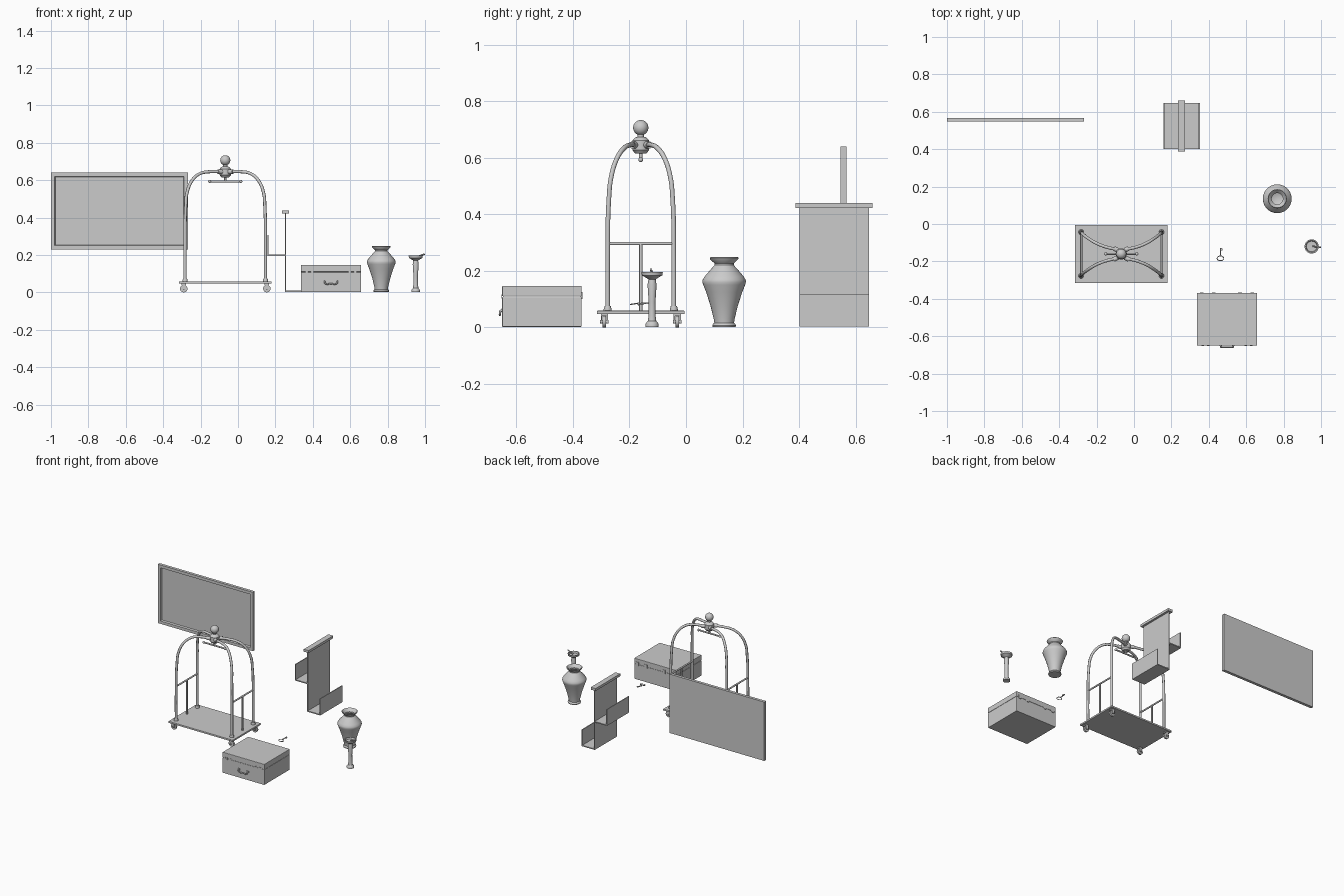
import bpy, bmesh, math
from mathutils import Vector

if "Cube" in bpy.data.objects:
    bpy.data.objects.remove(bpy.data.objects["Cube"])


def finish(name, bm, smooth=False):
    bmesh.ops.recalc_face_normals(bm, faces=bm.faces)
    me = bpy.data.meshes.new(name)
    bm.to_mesh(me)
    bm.free()
    ob = bpy.data.objects.new(name, me)
    bpy.context.collection.objects.link(ob)
    if smooth:
        bpy.ops.object.select_all(action='DESELECT')
        ob.select_set(True)
        bpy.context.view_layer.objects.active = ob
        bpy.ops.object.shade_smooth_by_angle(angle=math.radians(35))
    return ob


def box_bm(lo, hi):
    bm = bmesh.new()
    bmesh.ops.create_cube(bm, size=1)
    for v in bm.verts:
        v.co = Vector([lo[i] if v.co[i] < 0 else hi[i] for i in range(3)])
    bm.normal_update()
    return bm


def box(name, lo, hi, bevel=0.0):
    bm = box_bm(lo, hi)
    if bevel:
        bmesh.ops.bevel(bm, geom=bm.edges[:], offset=bevel, segments=2, affect='EDGES', profile=0.5)
    return finish(name, bm)


def lathe(name, profile, loc, n=40):
    """Spin (radius, z) points around a vertical axis."""
    bm = bmesh.new()
    vs = [bm.verts.new((r, 0, z)) for r, z in profile]
    es = [bm.edges.new(p) for p in zip(vs, vs[1:])]
    bmesh.ops.spin(bm, geom=vs + es, cent=(0, 0, 0), axis=(0, 0, 1), angle=2 * math.pi, steps=n)
    bmesh.ops.remove_doubles(bm, verts=bm.verts, dist=1e-5)
    bmesh.ops.translate(bm, verts=bm.verts, vec=loc)
    return finish(name, bm, True)


def rod(name, a, b, r, n=20):
    a, b = Vector(a), Vector(b)
    d = b - a
    bm = bmesh.new()
    bmesh.ops.create_cone(bm, cap_ends=True, segments=n, radius1=r, radius2=r, depth=d.length)
    m = d.to_track_quat('Z', 'Y').to_matrix().to_4x4()
    m.translation = (a + b) / 2
    bmesh.ops.transform(bm, matrix=m, verts=bm.verts)
    return finish(name, bm, True)


def ball(name, c, r):
    bm = bmesh.new()
    bmesh.ops.create_uvsphere(bm, u_segments=28, v_segments=16, radius=r)
    bmesh.ops.translate(bm, verts=bm.verts, vec=c)
    return finish(name, bm, True)


def tube(name, pts, r, cyclic=False):
    """Smooth tube following the points."""
    cu = bpy.data.curves.new(name, 'CURVE')
    cu.dimensions = '3D'
    cu.bevel_depth = r
    cu.bevel_resolution = 3
    cu.resolution_u = 8
    cu.use_fill_caps = True
    sp = cu.splines.new('BEZIER')
    sp.bezier_points.add(len(pts) - 1)
    for p, c in zip(sp.bezier_points, pts):
        p.co = c
        p.handle_left_type = p.handle_right_type = 'AUTO'
    sp.use_cyclic_u = cyclic
    ob = bpy.data.objects.new(name, cu)
    bpy.context.collection.objects.link(ob)
    return ob


# Framed wall board with recessed panel
bm = box_bm((-1.0, 0.547, 0.23), (-0.268, 0.567, 0.64))
front = [f for f in bm.faces if f.normal.y < -0.9]
bmesh.ops.inset_region(bm, faces=front, thickness=0.028, depth=0)
bmesh.ops.inset_region(bm, faces=front, thickness=0.006, depth=-0.011)
finish("wall_board", bm)

# Luggage cart
CX, CY = -0.068, -0.16
box("cart_deck", (CX - 0.248, CY - 0.155, 0.047), (CX + 0.248, CY + 0.155, 0.059), 0.002)
arch = [(0.215, 0.117, 0.055), (0.215, 0.117, 0.25), (0.212, 0.113, 0.45), (0.204, 0.104, 0.535),
        (0.176, 0.083, 0.6), (0.135, 0.058, 0.635), (0.085, 0.038, 0.645), (0.015, 0.022, 0.645)]
for sx in (-1, 1):
    for sy in (-1, 1):
        tube("cart_arch", [(CX + sx * x, CY + sy * y, z) for x, y, z in arch], 0.0085)
        px, py = CX + sx * 0.215, CY + sy * 0.117
        lathe("post_foot", [(0, 0.058), (0.014, 0.058), (0.014, 0.064), (0.011, 0.075), (0, 0.075)], (px, py, 0), 20)
        # caster
        wx, wy = CX + sx * 0.222, CY + sy * 0.129
        rod("wheel", (wx, wy - 0.006, 0.02), (wx, wy + 0.006, 0.02), 0.02, 28)
        rod("wheel_axle", (wx, wy - 0.015, 0.02), (wx, wy + 0.015, 0.02), 0.006)
        for s in (-1, 1):
            y = wy + s * 0.0105
            box("caster_fork", (wx - 0.009, y - 0.002, 0.014), (wx + 0.009, y + 0.002, 0.043))
        box("caster_top", (wx - 0.012, wy - 0.0125, 0.04), (wx + 0.012, wy + 0.0125, 0.048))
    # end rails
    ex = CX + sx * 0.214
    rod("end_rail", (ex, CY - 0.116, 0.296), (ex, CY + 0.116, 0.296), 0.0055)
    rod("end_rail_post", (ex, CY, 0.055), (ex, CY, 0.296), 0.0055)
# hub, finial and hanging bar
lathe("cart_hub", [(0, 0.615), (0.02, 0.615), (0.024, 0.62), (0.03, 0.627), (0.03, 0.66), (0.024, 0.667),
                   (0.02, 0.671), (0.011, 0.674), (0.011, 0.685), (0, 0.685)], (CX, CY, 0))
for sx in (-1, 1):
    for sy in (-1, 1):
        rod("hub_socket", (CX + sx * 0.02, CY + sy * 0.02, 0.645), (CX + sx * 0.04, CY + sy * 0.03, 0.645), 0.0125)
ball("finial_ball", (CX, CY, 0.706), 0.027)
rod("hanger_stem", (CX, CY, 0.593), (CX, CY, 0.62), 0.006)
rod("hanger_bar", (CX - 0.083, CY, 0.593), (CX + 0.083, CY, 0.593), 0.0055)
for s in (-1, 1):
    ball("hanger_bar_end", (CX + s * 0.083, CY, 0.593), 0.0085)

# Two-tray rack
box("rack_panel", (0.25, 0.402, 0.003), (0.257, 0.648, 0.425))
box("rack_cap", (0.235, 0.388, 0.422), (0.272, 0.66, 0.439))
box("rack_low_tray", (0.25, 0.402, 0.003), (0.352, 0.648, 0.01))
box("rack_low_lip", (0.346, 0.402, 0.003), (0.352, 0.648, 0.118))
box("rack_high_tray", (0.157, 0.402, 0.195), (0.256, 0.648, 0.202))
box("rack_high_lip", (0.157, 0.402, 0.195), (0.163, 0.648, 0.308))

# Suitcase: body, seam and lid
SX0, SX1, SY0, SY1 = 0.336, 0.658, -0.65, -0.369
box("case_body", (SX0, SY0, 0.002), (SX1, SY1, 0.108), 0.002)
box("case_seam", (SX0 + 0.002, SY0 + 0.002, 0.1), (SX1 - 0.002, SY1 - 0.002, 0.12))
box("case_lid", (SX0, SY0, 0.11), (SX1, SY1, 0.146), 0.002)
tube("case_handle", [(0.463, SY0, 0.06), (0.463, SY0 - 0.006, 0.058), (0.466, SY0 - 0.008, 0.048),
                     (0.497, SY0 - 0.008, 0.046), (0.528, SY0 - 0.008, 0.048),
                     (0.531, SY0 - 0.006, 0.058), (0.531, SY0, 0.06)], 0.004)
for x in (0.463, 0.531):
    box("handle_mount", (x - 0.007, SY0 - 0.003, 0.053), (x + 0.007, SY0, 0.067))
for s in (-1, 1):
    for d in (0.1, 0.13):
        x = 0.497 + s * d
        box("case_latch", (x - 0.006, SY0 - 0.003, 0.102), (x + 0.006, SY0, 0.117))
    for d in (0.07, 0.135):
        x = 0.497 + s * d
        box("case_hinge", (x - 0.01, SY1, 0.1), (x + 0.01, SY1 + 0.003, 0.125))

# Vase, hollow
lathe("vase", [(0, 0.001), (0.04, 0.001), (0.042, 0.006), (0.04, 0.012), (0.035, 0.016), (0.037, 0.03),
               (0.048, 0.075), (0.064, 0.125), (0.074, 0.15), (0.077, 0.16), (0.076, 0.168), (0.069, 0.18),
               (0.044, 0.209), (0.034, 0.22), (0.034, 0.226), (0.049, 0.24), (0.051, 0.245), (0.048, 0.248),
               (0.043, 0.244), (0.03, 0.228), (0.03, 0.219), (0.065, 0.178), (0.072, 0.16), (0.06, 0.125),
               (0.034, 0.035), (0, 0.02)], (0.766, 0.135, 0), 48)

# Standing ashtray with stick resting on rim
lathe("ashtray_stand", [(0, 0.001), (0.023, 0.001), (0.023, 0.012), (0.019, 0.018), (0.015, 0.022), (0.0125, 0.04),
                        (0.012, 0.09), (0.016, 0.15), (0.014, 0.162), (0.013, 0.17), (0.024, 0.177), (0.036, 0.184),
                        (0.038, 0.196), (0.032, 0.196), (0.028, 0.185), (0, 0.183)], (0.95, -0.12, 0))
rod("resting_stick", (0.955, -0.119, 0.19), (0.998, -0.124, 0.205), 0.004, 12)

# Small key: oval bow, shaft, collar and bit
KX, KZ = 0.462, 0.083
tube("key_bow", [(KX + 0.018 * math.cos(a), -0.184 + 0.012 * math.sin(a), KZ + 0.002 * math.sin(a))
                 for a in [i * math.pi / 4 for i in range(8)]], 0.0022, True)
rod("key_shaft", (KX, -0.173, KZ), (KX + 0.002, -0.128, KZ + 0.003), 0.003, 12)
rod("key_collar", (KX, -0.17, KZ), (KX, -0.166, KZ), 0.005, 12)
box("key_bit", (KX, -0.143, KZ), (KX + 0.011, -0.132, KZ + 0.004))
